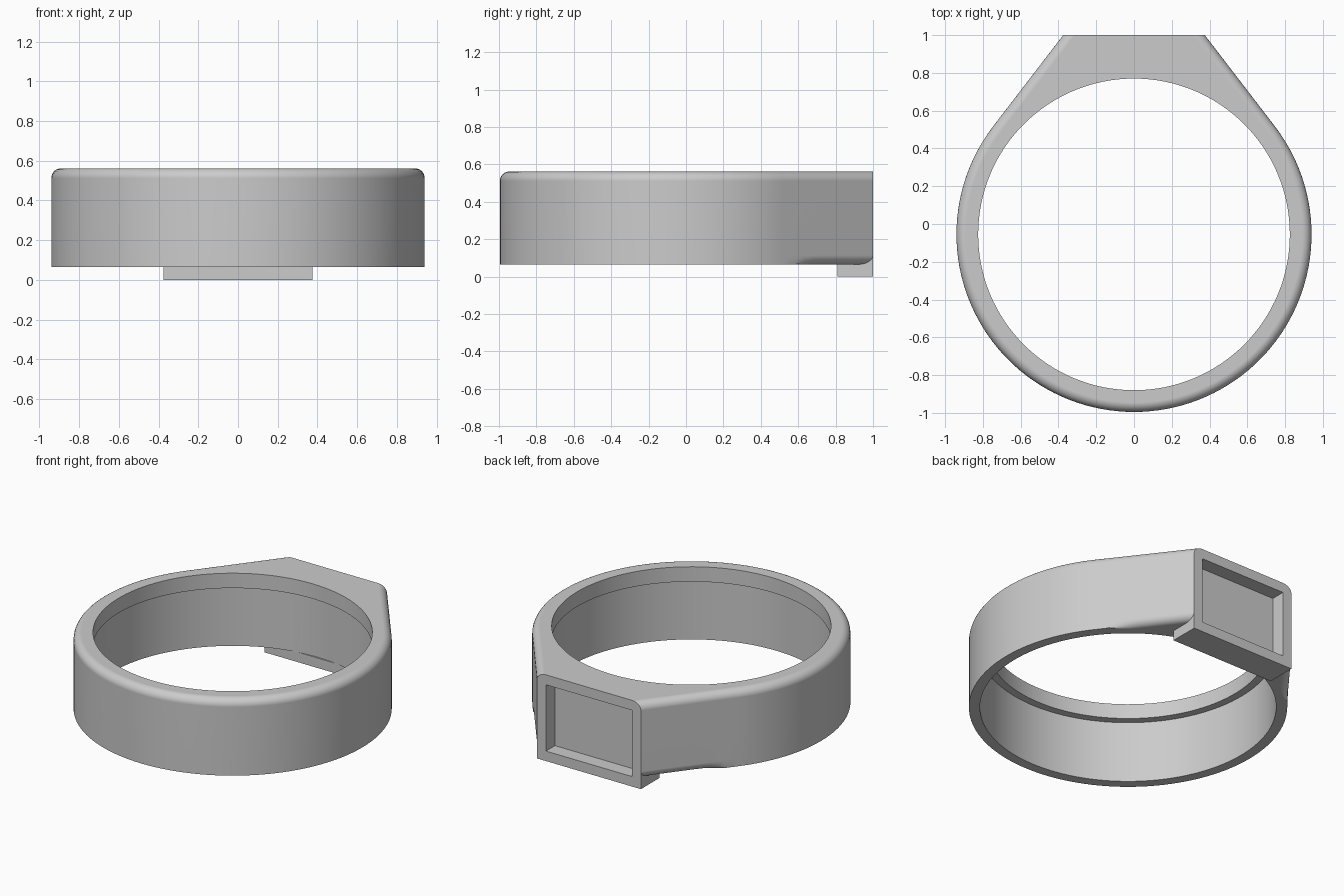
import bpy, bmesh
from math import sin, cos, pi, acos, atan2, hypot, radians
from mathutils import Vector

if "Cube" in bpy.data.objects:
    bpy.data.objects.remove(bpy.data.objects["Cube"])

CENTRE_Y, OUTER_R, LIP_R, BORE_R = -0.055, 0.94, 0.825, 0.875
BOTTOM, TOP, LIP_Z = 0.065, 0.562, 0.465
HEAD_X, BACK_Y, FILLET, STEPS = 0.375, 1.0, 0.05, 6

metal = bpy.data.materials.new("grey metal")
metal.use_nodes = True
grey = (0.6, 0.6, 0.6, 1)
metal.diffuse_color = grey
metal.node_tree.nodes["Principled BSDF"].inputs["Base Color"].default_value = grey


def finish(name, bm):
    bmesh.ops.recalc_face_normals(bm, faces=bm.faces)
    mesh = bpy.data.meshes.new(name)
    bm.to_mesh(mesh)
    bm.free()
    mesh.materials.append(metal)
    ob = bpy.data.objects.new(name, mesh)
    bpy.context.collection.objects.link(ob)
    return ob


def box(name, lo, hi):
    bm = bmesh.new()
    bmesh.ops.create_cube(bm, size=1)
    lo, hi = Vector(lo), Vector(hi)
    for v in bm.verts:
        v.co = (lo + hi) / 2 + v.co * (hi - lo)
    return finish(name, bm)


def cylinder(name, radius, z0, z1):
    bm = bmesh.new()
    bmesh.ops.create_cone(bm, cap_ends=True, segments=128, radius1=radius,
                          radius2=radius, depth=z1 - z0)
    bmesh.ops.translate(bm, verts=bm.verts, vec=(0, CENTRE_Y, (z0 + z1) / 2))
    return finish(name, bm)


# Half outline: round band, then a tangent flank up to the flat head.
# Each entry is point, inward direction, weight of the lower fillet.
reach = BACK_Y - CENTRE_Y
tangent = atan2(HEAD_X, reach) + acos(OUTER_R / hypot(HEAD_X, reach))
half = []
for i in range(49):
    a = pi + (tangent - pi) * i / 48
    n = Vector((sin(a), cos(a)))
    half.append((Vector((0, CENTRE_Y)) + n * OUTER_R, -n, 0))
start, corner = half[-1][0], Vector((HEAD_X, BACK_Y))
for t, weight in ((0.15, 0), (0.25, 0.5), (0.35, 0.9), (0.45, 1), (0.7, 1)):
    half.append((start.lerp(corner, t), half[48][1], weight))
half.append((corner, Vector((-1 / sin(tangent), 0)), 1))
flip = Vector((-1, 1))
outline = half + [(p * flip, d * flip, w) for p, d, w in half[:0:-1]]

# Loft levels: quarter-round below on the flanks, quarter-round above all over
levels = []
for i in range(STEPS + 1):
    a = pi / 2 * i / STEPS
    levels.append((BOTTOM + FILLET * (1 - cos(a)), FILLET * (1 - sin(a)), True))
for i in range(STEPS + 1):
    a = pi / 2 * i / STEPS
    levels.append((TOP - FILLET * (1 - sin(a)), FILLET * (1 - cos(a)), False))

bm = bmesh.new()
rings = [[bm.verts.new((*(p + d * inset * (w if low else 1)), z)) for p, d, w in outline]
         for z, inset, low in levels]
for lower, upper in zip(rings, rings[1:]):
    for i in range(len(lower)):
        j = (i + 1) % len(lower)
        bm.faces.new((lower[i], lower[j], upper[j], upper[i]))
bm.faces.new(rings[0])
bm.faces.new(rings[-1])
band = finish("ring_band", bm)

# Rear plate, stepped bore and rectangular pocket
rim = 0.065
tools = [
    ("UNION", box("rear_plate", (-HEAD_X, 0.81, 0), (HEAD_X, BACK_Y, 0.3))),
    ("DIFFERENCE", cylinder("wide_bore_cutter", BORE_R, BOTTOM, LIP_Z)),
    ("DIFFERENCE", cylinder("lip_bore_cutter", LIP_R, 0.3, 1)),
    ("DIFFERENCE", box("pocket_cutter", (rim - HEAD_X, 0.907, rim),
                       (HEAD_X - rim, 1.2, TOP - rim))),
]
bpy.context.view_layer.objects.active = band
band.select_set(True)
for operation, tool in tools:
    mod = band.modifiers.new(tool.name, "BOOLEAN")
    mod.operation, mod.object, mod.solver = operation, tool, "EXACT"
    bpy.ops.object.modifier_apply(modifier=mod.name)
    bpy.data.objects.remove(tool)

bpy.ops.object.shade_smooth_by_angle(angle=radians(30))
normals = band.modifiers.new("even_shading", "WEIGHTED_NORMAL")
normals.keep_sharp = True
